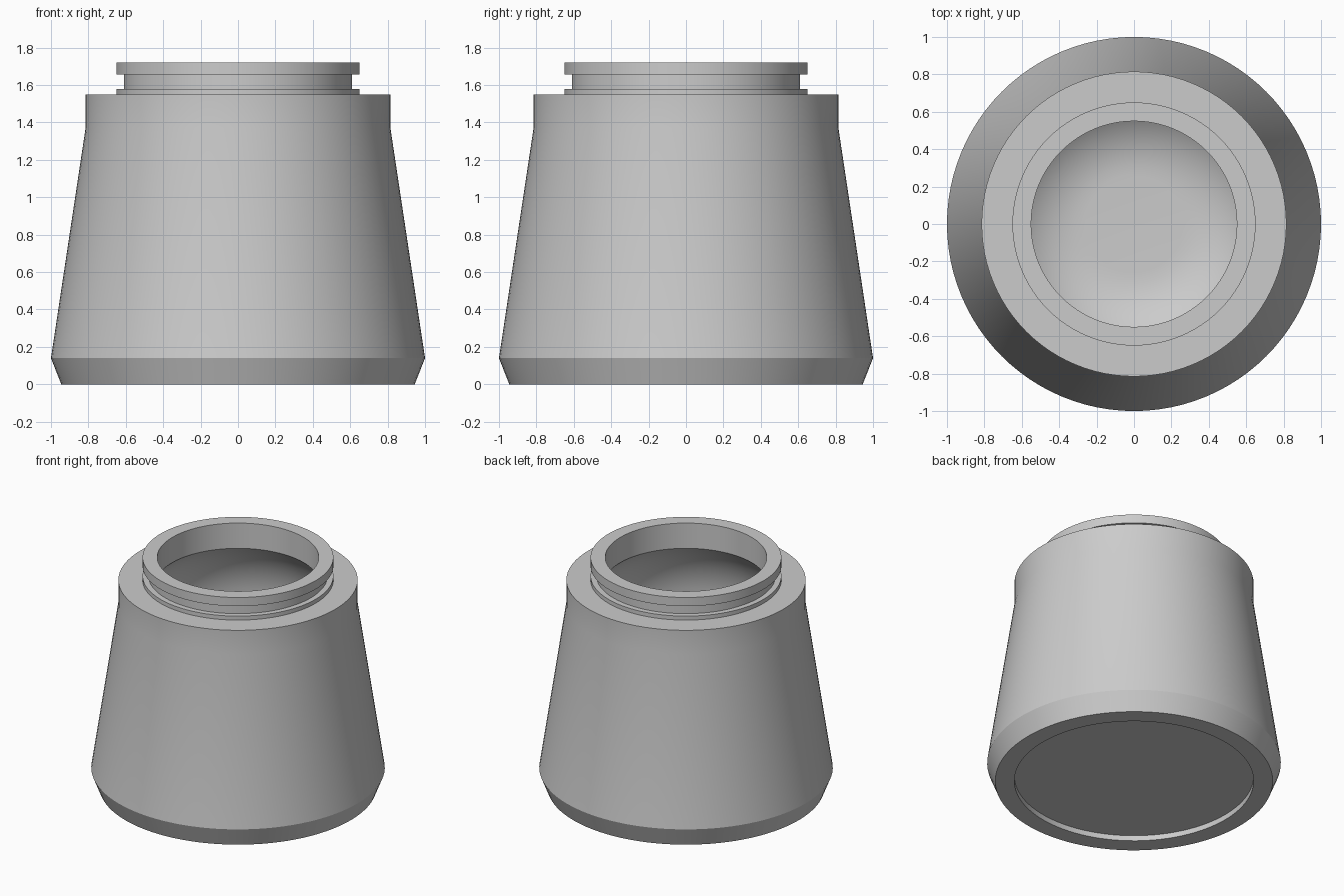
import bpy
import bmesh
from math import sin, cos, pi, radians
from mathutils import Vector

old = bpy.data.objects.get("Cube")
if old:
    bpy.data.objects.remove(old, do_unlink=True)

SEGMENTS = 96


def make_material(name, rgb):
    mat = bpy.data.materials.new(name)
    mat.use_nodes = True
    colour = (*rgb, 1.0)
    mat.diffuse_color = colour
    mat.node_tree.nodes["Principled BSDF"].inputs["Base Color"].default_value = colour
    return mat


def arc(centre, rx, rz, start, end, steps):
    """Profile points (radius, height) along an elliptical arc, angles in degrees."""
    angles = [radians(start + (end - start) * i / steps) for i in range(steps + 1)]
    return [(centre[0] + rx * cos(a), centre[1] + rz * sin(a)) for a in angles]


def lathe(name, profile, mat):
    """Turn a profile that starts and ends on the z axis into a closed solid."""
    bm = bmesh.new()
    verts = [bm.verts.new((r, 0, z)) for r, z in profile]
    edges = [bm.edges.new(pair) for pair in zip(verts, verts[1:])]
    bmesh.ops.spin(bm, geom=verts + edges, cent=Vector(), axis=(0, 0, 1),
                   angle=2 * pi, steps=SEGMENTS)
    bmesh.ops.remove_doubles(bm, verts=bm.verts, dist=0.0001)
    bmesh.ops.recalc_face_normals(bm, faces=bm.faces)
    mesh = bpy.data.meshes.new(name)
    bm.to_mesh(mesh)
    bm.free()
    mesh.materials.append(mat)
    obj = bpy.data.objects.new(name, mesh)
    bpy.context.collection.objects.link(obj)
    bpy.ops.object.select_all(action='DESELECT')
    obj.select_set(True)
    bpy.context.view_layer.objects.active = obj
    bpy.ops.object.shade_smooth_by_angle(angle=radians(25))
    return obj


# Recessed underside and foot rim
base = [(0, 0.04), (0.815, 0.04), (0.815, 0), (0.945, 0)]

# Bevelled foot, tapered wall and straight shoulder
wall = [(1, 0.14), (0.815, 1.37), (0.815, 1.55)]

# Neck with a lower collar, a groove and a top lip
neck = [(0.65, 1.55), (0.65, 1.58), (0.61, 1.58), (0.61, 1.655),
        (0.65, 1.655), (0.65, 1.72), (0.55, 1.72)]

# Hollow inside: straight bore, rounded shoulder, rounded floor
bore_end = [(0.55, 1.53)]
shoulder = arc((0.3, 1.08), 0.44, 0.545, 55, 0, 8)[1:]
floor = arc((0.26, 0.65), 0.5, 0.5, 0, -90, 14) + [(0, 0.15)]

grey = make_material("plain grey", (0.6, 0.6, 0.6))
lathe("jar", base + wall + neck + bore_end + shoulder + floor, grey)
